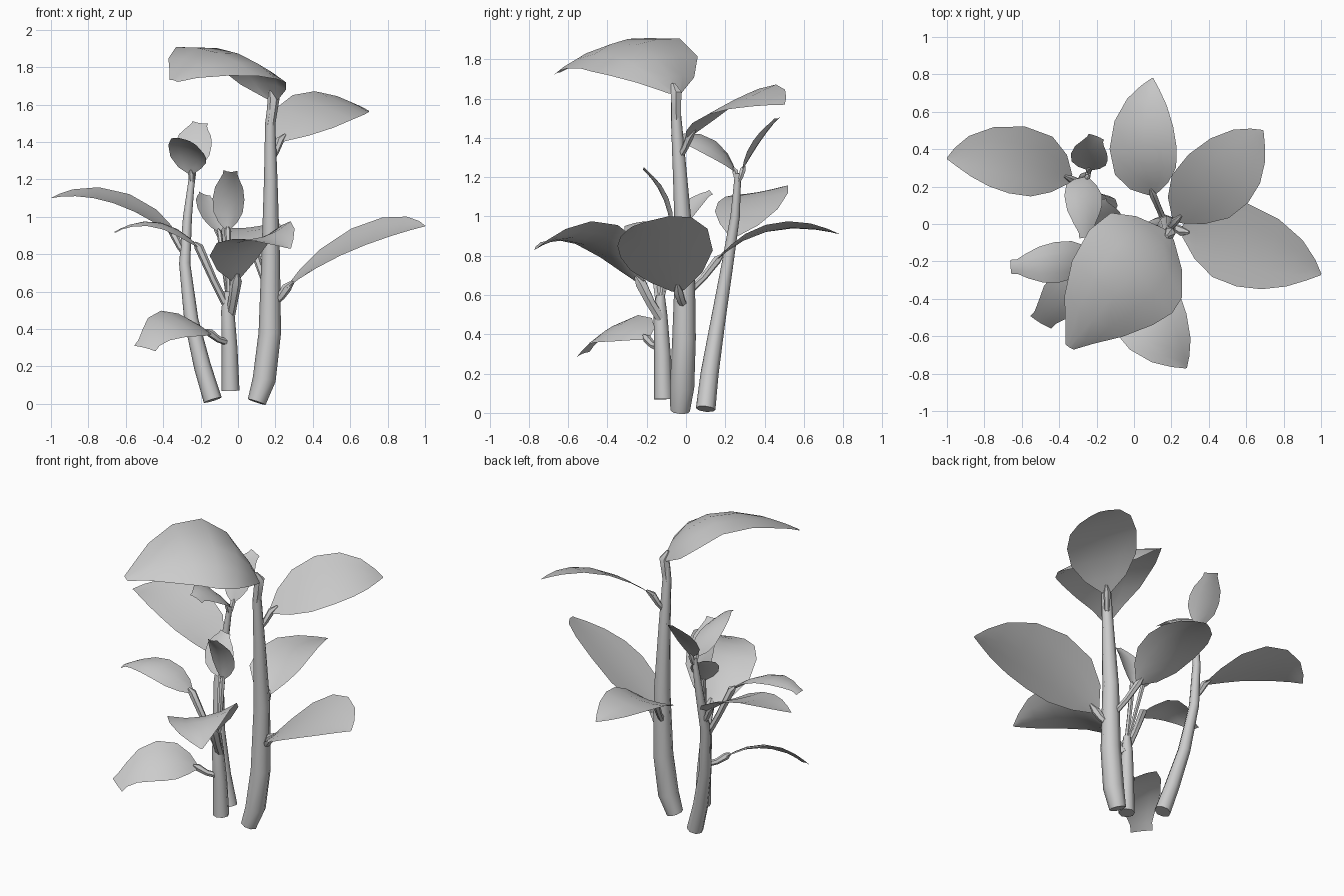
import bpy, bmesh, math
from mathutils import Vector

cube = bpy.data.objects.get("Cube")
if cube:
    bpy.data.objects.remove(cube, do_unlink=True)

grey = bpy.data.materials.new("plain grey")
grey.use_nodes = True
GREY = (0.6, 0.6, 0.6, 1)
grey.diffuse_color = GREY
grey.node_tree.nodes["Principled BSDF"].inputs["Base Color"].default_value = GREY


def finish(name, bm, angle):
    mesh = bpy.data.meshes.new(name)
    bm.to_mesh(mesh)
    bm.free()
    mesh.materials.append(grey)
    obj = bpy.data.objects.new(name, mesh)
    bpy.context.collection.objects.link(obj)
    bpy.ops.object.select_all(action='DESELECT')
    obj.select_set(True)
    bpy.context.view_layer.objects.active = obj
    bpy.ops.object.shade_smooth_by_angle(angle=math.radians(angle))


def bridge(bm, rows, closed):
    """Skin neighbouring rows of vertices with quads."""
    for a, b in zip(rows, rows[1:]):
        n = len(a)
        for i in range(n if closed else n - 1):
            j = (i + 1) % n
            bm.faces.new((a[i], a[j], b[j], b[i]))


def tube(name, points, sides=8):
    """Tapered stalk through (x, y, z, radius) points."""
    bm = bmesh.new()
    centres = [Vector(p[:3]) for p in points]
    rows = []
    for i, c in enumerate(centres):
        d = centres[min(i + 1, len(centres) - 1)] - centres[max(i - 1, 0)]
        u = d.cross(Vector((0, 1, 0.1))).normalized()
        v = d.cross(u).normalized()
        ring = []
        for k in range(sides):
            a = math.tau * k / sides
            ring.append(bm.verts.new(c + points[i][3] * (u * math.cos(a) + v * math.sin(a))))
        rows.append(ring)
    bridge(bm, rows, True)
    bm.faces.new(rows[0])
    bm.faces.new(rows[-1])
    bmesh.ops.recalc_face_normals(bm, faces=bm.faces)
    finish(name, bm, 50)


# Blade outline: (position along midrib, share of half width)
OUTLINE = ((0, .13), (.1, .58), (.25, .92), (.45, 1), (.65, .88), (.82, .6), (.93, .28), (1, .02))


def leaf(name, root, start, mid, tip, side, half, cup=0.15, stalk=0.018, blunt=0):
    """Cupped blade on a curved midrib, joined to its stem by a flaring stalk."""
    root, start, mid, tip = map(Vector, (root, start, mid, tip))
    ctrl = 2 * mid - (start + tip) / 2
    side = Vector(side).normalized()
    if (tip - start).cross(side).z < 0:
        side = -side
    bm = bmesh.new()
    rows = []
    for t, w in OUTLINE:
        if t > .5:
            w = max(w, blunt)
        p = start * (1 - t) ** 2 + ctrl * 2 * t * (1 - t) + tip * t * t
        tangent = (ctrl - start) * (1 - t) + (tip - ctrl) * t
        s = (side - tangent * side.dot(tangent) / tangent.length_squared).normalized()
        n = tangent.cross(s).normalized()
        rows.append([bm.verts.new(p + half * w * (s * k + n * cup * k * k))
                     for k in (-1, -.5, 0, .5, 1)])
    bridge(bm, rows, False)
    finish(name, bm, 60)
    bend = (root + start) / 2 + Vector((0, 0, -0.01))
    into = start.lerp(ctrl, 0.1)
    tube(name + "_stalk", [(*root, stalk), (*bend, stalk), (*start, stalk * 1.2),
                           (*into, stalk * .4)], 6)


# Stems
tube("tall_stem", [(.1, -.03, .01, .05), (.14, -.02, .13, .062), (.17, -.01, .38, .06),
                   (.175, -.005, .8, .049), (.175, -.03, 1.2, .036), (.172, -.05, 1.5, .027),
                   (.178, -.055, 1.6, .02)])
tube("left_back_stem", [(-.135, .1, .02, .05), (-.19, .12, .2, .046), (-.25, .16, .45, .038),
                        (-.285, .21, .75, .03), (-.27, .25, 1.0, .024), (-.245, .265, 1.22, .016)])
tube("short_stem", [(-.04, -.115, .07, .048), (-.045, -.12, .3, .042), (-.055, -.13, .5, .035),
                    (-.055, -.13, .6, .022)])

# Leaves of the tall stem
leaf("crown_leaf", (.172, -.05, 1.49), (.19, -.05, 1.63), (-.025, -.285, 1.88),
     (-.345, -.66, 1.73), (-.74, .64, .28), .325, -.17, .027, .08)
leaf("upper_back_leaf", (.18, -.03, 1.31), (.225, .02, 1.41), (.475, .265, 1.6),
     (.69, .5, 1.57), (-.6, .6, .3), .215, -.03)
leaf("right_leaf", (.2, -.01, .55), (.26, -.04, .62), (.62, -.12, .87), (1, -.27, .95),
     (.25, .95, .38), .235, .06, .022)
leaf("back_leaf", (.16, .02, .62), (.1, .16, .78), (.05, .44, .93), (.1, .78, .91),
     (1, .1, .1), .18, .12)

# Leaves of the left back stem
leaf("far_left_leaf", (-.28, .22, .8), (-.34, .24, .9), (-.66, .35, 1.1), (-1, .35, 1.1),
     (.1, 1, .18), .185, .05)
leaf("left_top_leaf", (-.245, .265, 1.18), (-.24, .29, 1.24), (-.235, .38, 1.39),
     (-.2, .47, 1.5), (1, -.1, .1), .1, .15, .014, .45)
leaf("left_drooping_leaf", (-.245, .265, 1.18), (-.25, .25, 1.23), (-.265, .12, 1.37),
     (-.25, -.07, 1.4), (1, 0, -.5), .11, -.15, .014, .4)

# Leaves of the short stem
leaf("front_leaf", (-.04, -.13, .48), (-.01, -.23, .66), (.09, -.49, .88), (.28, -.77, .83),
     (.85, .45, .25), .21, .2, .026)
leaf("low_front_leaf", (-.06, -.14, .33), (-.15, -.2, .38), (-.33, -.36, .44),
     (-.5, -.53, .3), (-.55, .6, .42), .15, -.1, .018, .45)
leaf("left_middle_leaf", (-.05, -.13, .5), (-.21, -.17, .84), (-.43, -.21, .97),
     (-.66, -.23, .92), (.1, 1, .1), .11, -.15, .02, .35)
leaf("sprout_leaf", (-.05, -.13, .55), (-.055, -.08, .93), (-.05, -.12, 1.1), (-.04, -.22, 1.24),
     (1, 0, 0), .085, .3, .014, .45)
leaf("sprout_back_leaf", (-.05, -.13, .55), (-.1, -.04, .92), (-.155, .03, 1.04),
     (-.18, .13, 1.12), (.8, .4, -.2), .085, .15, .012, .4)
